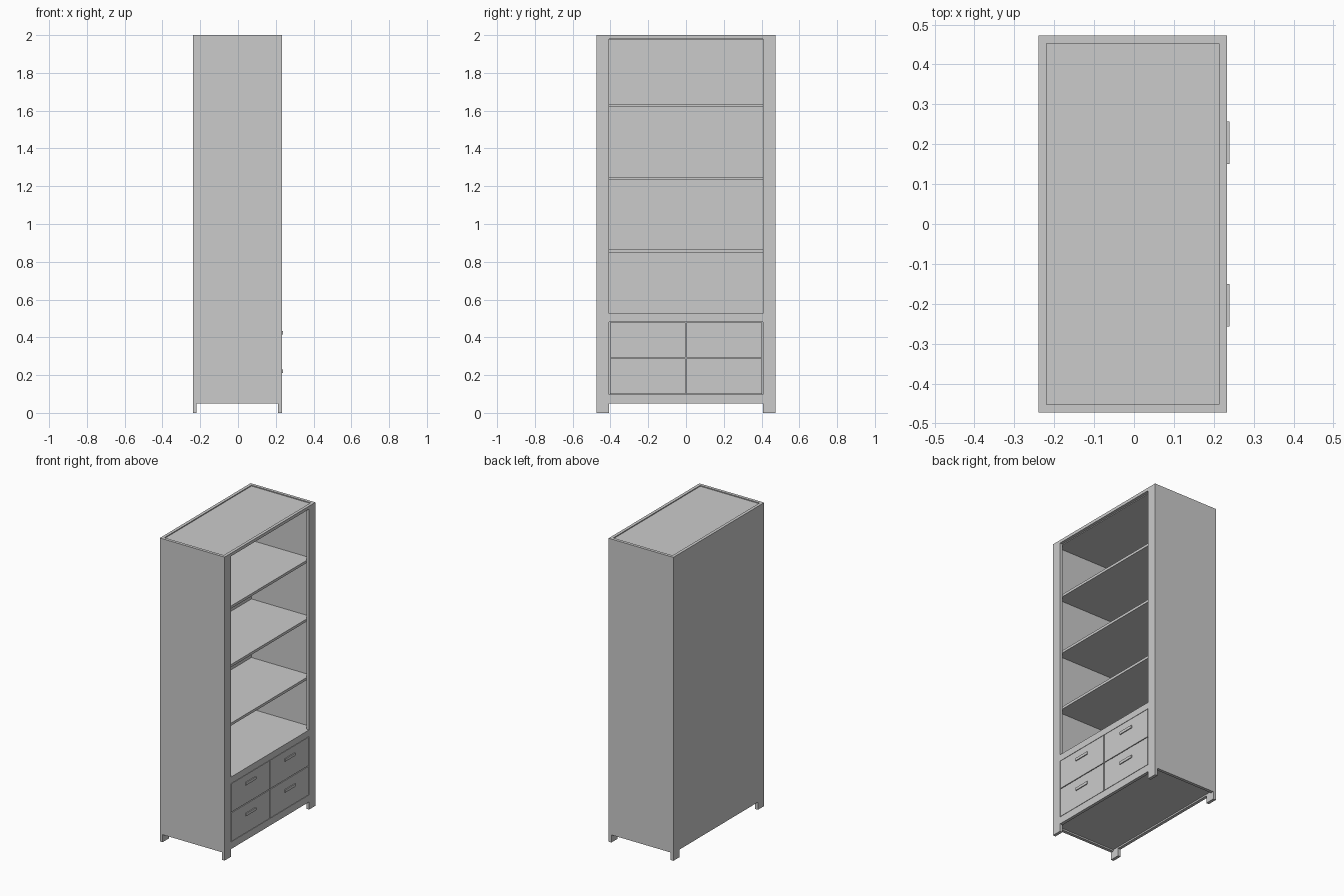
import bpy
import bmesh

if "Cube" in bpy.data.objects:
    bpy.data.objects.remove(bpy.data.objects["Cube"])

XB, XF = -0.239, 0.233      # back and front faces of the carcass
W = 0.473                   # half width
T = 0.02                    # board thickness
IN = W - 0.065              # half width of the framed opening
H = 2.0


def finish(bm, name):
    bmesh.ops.recalc_face_normals(bm, faces=bm.faces)
    mesh = bpy.data.meshes.new(name)
    bm.to_mesh(mesh)
    bm.free()
    obj = bpy.data.objects.new(name, mesh)
    bpy.context.collection.objects.link(obj)
    return obj


def box(name, x, y, z):
    bm = bmesh.new()
    bmesh.ops.create_cube(bm, size=1)
    for v in bm.verts:
        for i, (a, b) in enumerate((x, y, z)):
            v.co[i] = a if v.co[i] < 0 else b
    return finish(bm, name)


def panel(name, pts, x0, x1):
    """Extrude a (y, z) outline along x."""
    bm = bmesh.new()
    face = bm.faces.new([bm.verts.new((x0, y, z)) for y, z in pts])
    ext = bmesh.ops.extrude_face_region(bm, geom=[face])
    for v in ext["geom"]:
        if isinstance(v, bmesh.types.BMVert):
            v.co.x = x1
    return finish(bm, name)


# Back panel with feet cut into its lower edge
panel("back_panel", [(-W, 0), (-IN, 0), (-IN, 0.05), (IN, 0.05), (IN, 0),
                     (W, 0), (W, H), (-W, H)], XB, XB + T)

# Side panels and front stiles that run down into feet
for side, s in (("left", -1), ("right", 1)):
    box(side + "_side_panel", (XB + T, XF - T), sorted((s * (W - T), s * W)), (0.05, H))
    box(side + "_front_stile", (XF - T, XF), sorted((s * IN, s * W)), (0, H))

# Front rails
for name, z in (("bottom_rail", (0.05, 0.097)), ("middle_rail", (0.482, 0.525)),
                ("top_rail", (1.98, H))):
    box(name, (XF - T, XF), (-IN, IN), z)

# Horizontal boards: slightly recessed top and bottom, shelves between
for name, z0, z1 in (("bottom_board", 0.06, 0.08), ("drawer_top_board", 0.505, 0.525),
                     ("lower_shelf", 0.847, 0.864), ("middle_shelf", 1.233, 1.25),
                     ("upper_shelf", 1.619, 1.636), ("top_board", 1.975, 1.994)):
    box(name, (XB + T, XF - T), (-W + T, W - T), (z0, z1))

# Drawers: front, tray body and bar handle
G = 0.005
for row, (z0, z1) in (("lower", (0.097, 0.2895)), ("upper", (0.2895, 0.482))):
    for side, y0, y1 in (("left", -IN, 0), ("right", 0, IN)):
        name = row + "_" + side + "_drawer"
        gy0, gy1 = y0 + (G if y0 else G / 2), y1 - (G if y1 else G / 2)
        box(name + "_front", (XF - T, XF), (gy0, gy1), (z0 + G / 2, z1 - G / 2))
        box(name + "_body", (XB + 2 * T, XF - T), (gy0 + 0.01, gy1 - 0.01),
            (z0 + 0.015, z1 - 0.015))
        yc = (y0 + y1) / 2
        zc = 0.22 if row == "lower" else 0.424
        box(name + "_handle", (XF, 0.239), (yc - 0.053, yc + 0.053), (zc - 0.009, zc + 0.009))
